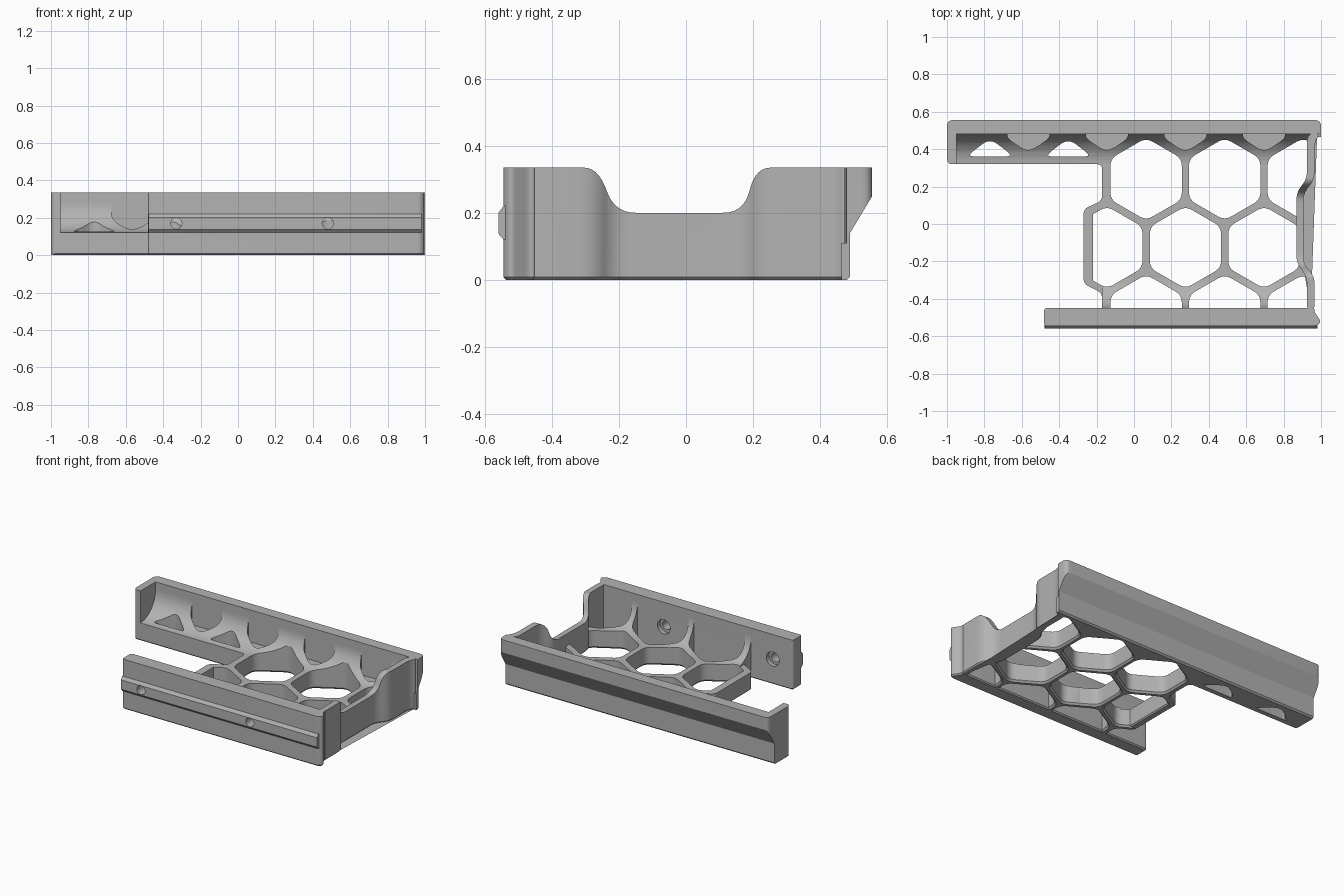
import bpy, bmesh, math
from mathutils import Vector

cube = bpy.data.objects.get("Cube")
if cube:
    bpy.data.objects.remove(cube)

grey = bpy.data.materials.new("plain_grey")
grey.use_nodes = True
grey.diffuse_color = (0.45, 0.45, 0.45, 1)
grey.node_tree.nodes["Principled BSDF"].inputs["Base Color"].default_value = (0.45, 0.45, 0.45, 1)

H, FLOOR = 0.335, 0.12   # wall height, floor thickness
parts, cutters = [], []


def rounded(pts, r, steps=6):
    """Round every corner of a 2D outline."""
    out = []
    for i, p in enumerate(pts):
        p, a, b = Vector(p), Vector(pts[i - 1]), Vector(pts[(i + 1) % len(pts)])
        s = p + (a - p).normalized() * min(r, (a - p).length * 0.48)
        e = p + (b - p).normalized() * min(r, (b - p).length * 0.48)
        for k in range(steps + 1):
            t = k / steps
            out.append(s * (1 - t) ** 2 + p * 2 * t * (1 - t) + e * t * t)
    return out


def solid(name, pts, rings, axis="z", cutter=False, chamfer=0):
    """Loft an outline through (position, scale) rings along an axis."""
    pts = [Vector(p) for p in pts]
    mid = sum(pts, Vector((0, 0))) / len(pts)
    bm = bmesh.new()
    loops = []
    for w, s in rings:
        loop = []
        for p in pts:
            u, v = mid + (p - mid) * s
            co = {"z": (u, v, w), "x": (w, u, v), "y": (u, w, v)}[axis]
            loop.append(bm.verts.new(co))
        loops.append(loop)
    for lo, hi in zip(loops, loops[1:]):
        for i in range(len(pts)):
            bm.faces.new((lo[i - 1], lo[i], hi[i], hi[i - 1]))
    bm.faces.new(loops[0])
    bm.faces.new(loops[-1])
    bmesh.ops.recalc_face_normals(bm, faces=bm.faces)
    if chamfer:
        low = [e for e in bm.edges if all(abs(v.co.z) < 1e-5 for v in e.verts)]
        bmesh.ops.bevel(bm, geom=low, offset=chamfer, segments=1, affect="EDGES")
    mesh = bpy.data.meshes.new(name)
    bm.to_mesh(mesh)
    bm.free()
    mesh.materials.append(grey)
    ob = bpy.data.objects.new(name, mesh)
    bpy.context.collection.objects.link(ob)
    ob.hide_render = cutter
    (cutters if cutter else parts).append(ob)
    return ob


def boolean(ob, tools, operation="DIFFERENCE"):
    bpy.context.view_layer.objects.active = ob
    for tool in tools:
        mod = ob.modifiers.new("cut", "BOOLEAN")
        mod.operation, mod.solver, mod.object = operation, "EXACT", tool
        bpy.ops.object.modifier_apply(modifier=mod.name)


def span(a, b):
    return [(a, 1), (b, 1)]


# Floor plate
floor = solid("floor_grid", rounded([
    (-0.99, 0.32), (-0.17, 0.32), (-0.17, 0.125), (-0.27, 0.08), (-0.27, -0.32),
    (-0.17, -0.37), (-0.17, -0.47), (0.94, -0.47), (0.94, -0.27), (0.885, -0.21),
    (0.885, 0.17), (0.94, 0.22), (0.94, 0.483), (-0.99, 0.483)], 0.03),
    span(0, FLOOR), chamfer=0.008)


# Curved fillets between the floor and the long walls
def fillet(name, start, wall, x0, x1):
    r = 0.16
    side = 1 if wall > start else -1
    arc = [(start + side * r * math.sin(a), FLOOR + r - r * math.cos(a))
           for a in (math.pi / 2 * k / 12 for k in range(13))]
    return solid(name, arc + [(wall + side * 0.003, FLOOR + r),
                              (wall + side * 0.003, 0.02), (start, 0.02)],
                 span(x0, x1), "x")


back_fillet = fillet("back_fillet", 0.32, 0.48, -0.97, 0.94)
front_fillet = fillet("front_fillet", -0.29, -0.45, -0.17, 0.94)

# Honeycomb cells, flared at the underside
flare = [(-0.01, 1.1), (0.012, 1), (0.5, 1)]
cells = []
for y, first in ((0.24, 0.065), (-0.125, -0.145), (-0.49, 0.065)):
    for col in range(3):
        cx = first + 0.42 * col
        hexagon = [(cx + 0.22 * math.sin(math.pi / 3 * k),
                    y + 0.22 * math.cos(math.pi / 3 * k)) for k in range(6)]
        cells.append(solid("cell_cutter", rounded(hexagon, 0.04), flare, cutter=True))
for cx in (-0.77, -0.352):
    tri = [(cx - 0.115, 0.362), (cx + 0.115, 0.362), (cx + 0.09, 0.39),
           (cx + 0.02, 0.442), (cx - 0.02, 0.442), (cx - 0.09, 0.39)]
    cells.append(solid("slot_cutter", rounded(tri, 0.025), flare, cutter=True))
for body in (floor, back_fillet, front_fillet):
    boolean(body, cells)

# Blind pockets in the back fillet
pockets = []
for k in range(4):
    cx = -0.565 + 0.42 * k
    shape = [(cx - 0.11, 0.5), (cx - 0.115, 0.46), (cx - 0.02, 0.396),
             (cx + 0.02, 0.396), (cx + 0.115, 0.46), (cx + 0.11, 0.5)]
    pockets.append(solid("pocket_cutter", rounded(shape, 0.035), span(FLOOR, 0.5), cutter=True))
boolean(back_fillet, pockets)

# Back wall with undercut lip, and the closed left end
lip = [(0.48, 0), (0.49, 0.01), (0.49, 0.14), (0.556, 0.25), (0.556, H)]
back_wall = solid("back_wall", [(0.465, 0)] + lip + [(0.48, H), (0.48, 0.11), (0.465, 0.11)],
                  span(-1, 1), "x")
left_end = solid("left_end_cap", [(0.32, 0.008), (0.328, 0)] + lip + [(0.32, H)],
                 span(-1, -0.95), "x")
plan = solid("plan_cutter", rounded([(-1, 0.318), (1, 0.318), (1, 0.556), (-1, 0.556)], 0.035),
             span(-0.1, 0.5), cutter=True)
for body in (back_wall, left_end):
    boolean(body, [plan], "INTERSECT")

# Front wall with guide ridge and two counterbored screw holes
front_wall = solid("front_wall", rounded([
    (-0.48, -0.545), (0.975, -0.545), (1, -0.523), (0.965, -0.47), (0.965, -0.45),
    (-0.48, -0.45)], 0.015), span(0, H), chamfer=0.008)
ridge = solid("front_ridge", [(-0.535, 0.12), (-0.545, 0.12), (-0.56, 0.137),
                              (-0.56, 0.2), (-0.545, 0.22), (-0.535, 0.22)],
              span(-0.479, 0.98), "x")
for hx in (-0.33, 0.48):
    def circle(r):
        return [(hx + r * math.cos(math.tau * k / 24), 0.17 + r * math.sin(math.tau * k / 24))
                for k in range(24)]
    hole = solid("screw_cutter", circle(0.03), span(-0.6, -0.4), "y", cutter=True)
    bore = solid("bore_cutter", circle(0.048), span(-0.48, -0.4), "y", cutter=True)
    boolean(front_wall, [hole, bore])
    boolean(ridge, [hole])

# Wavy right end wall with a lowered middle
end_wall = solid("right_end_wall", rounded([
    (0.925, 0.483), (0.925, 0.24), (0.868, 0.17), (0.868, -0.21), (0.925, -0.28),
    (0.925, -0.47), (0.965, -0.47), (0.965, -0.275), (0.905, -0.215), (0.905, 0.165),
    (0.965, 0.235), (0.965, 0.44), (0.998, 0.483)], 0.045),
    span(0, H), chamfer=0.008)
dip = solid("dip_cutter", [(-0.4, 0.5), (-0.4, H + 0.01)] + rounded([
    (-0.35, H), (-0.265, H), (-0.21, 0.2), (0.17, 0.2), (0.21, H), (0.3, H)], 0.06)
    + [(0.35, H + 0.01), (0.35, 0.5)], span(0.7, 1.1), "x", cutter=True)
boolean(end_wall, [dip])

# Left rim closing the outer honeycomb cell
solid("left_rim", [(-0.27, -0.3), (-0.22, -0.3), (-0.22, 0.06), (-0.27, 0.06)],
      span(0, FLOOR), chamfer=0.008)

# Tidy up and shade
for ob in cutters:
    bpy.data.objects.remove(ob)
bpy.ops.object.select_all(action="DESELECT")
for ob in parts:
    ob.select_set(True)
bpy.context.view_layer.objects.active = parts[0]
bpy.ops.object.shade_smooth_by_angle(angle=math.radians(30))
